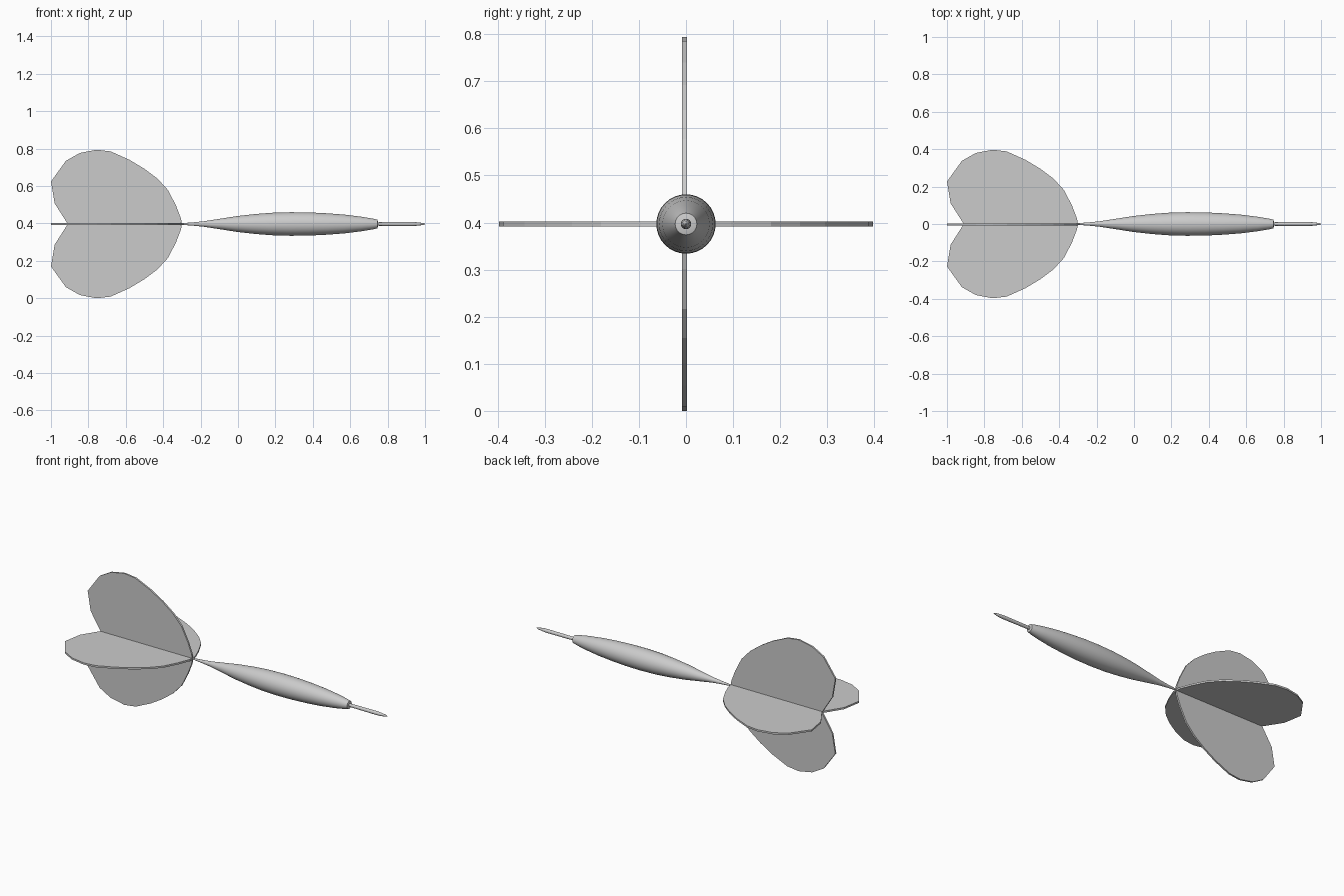
import bpy, bmesh, math
from mathutils import Vector

if "Cube" in bpy.data.objects:
    bpy.data.objects.remove(bpy.data.objects["Cube"])

AXIS_Z = 0.397


def finish(name, bm, smooth=False):
    bmesh.ops.recalc_face_normals(bm, faces=bm.faces)
    me = bpy.data.meshes.new(name)
    bm.to_mesh(me)
    bm.free()
    ob = bpy.data.objects.new(name, me)
    bpy.context.collection.objects.link(ob)
    if smooth:
        bpy.context.view_layer.objects.active = ob
        ob.select_set(True)
        bpy.ops.object.shade_smooth_by_angle(angle=math.radians(35))
        ob.select_set(False)
    return ob


def lathe(name, profile, sides):
    """Revolve (x, radius) pairs around the dart axis, with closed ends."""
    bm = bmesh.new()
    rings = []
    for x, r in profile:
        rings.append([bm.verts.new((x, r * math.cos(a), AXIS_Z + r * math.sin(a)))
                      for a in (2 * math.pi * i / sides for i in range(sides))])
    for a, b in zip(rings, rings[1:]):
        for i in range(sides):
            j = (i + 1) % sides
            bm.faces.new((a[i], a[j], b[j], b[i]))
    bm.faces.new(rings[0])
    bm.faces.new(rings[-1])
    return finish(name, bm, True)


# barrel
lathe("barrel", [(-0.305, 0.004), (-0.24, 0.009), (-0.18, 0.015), (-0.09, 0.029),
                 (0.0, 0.043), (0.09, 0.053), (0.18, 0.060), (0.28, 0.063),
                 (0.38, 0.062), (0.48, 0.057), (0.57, 0.050), (0.66, 0.039),
                 (0.72, 0.029), (0.745, 0.023), (0.748, 0.012)], 32)

# steel point
lathe("point", [(0.74, 0.009), (0.78, 0.010), (0.93, 0.011), (0.96, 0.009),
                (0.99, 0.005), (1.0, 0.001)], 16)

# flight plates: half outline (x, distance from axis), mirrored across the axis
HALF = [(-0.30, 0.0), (-0.305, 0.03), (-0.33, 0.095), (-0.373, 0.18), (-0.43, 0.242),
        (-0.50, 0.295), (-0.58, 0.343), (-0.68, 0.388), (-0.755, 0.397),
        (-0.845, 0.38), (-0.92, 0.338), (-1.0, 0.227), (-0.98, 0.11), (-0.91, 0.0)]
THICK = 0.0105


def flight(name, across, normal, offset):
    bm = bmesh.new()
    for side in (1, -1):
        base = Vector((0, 0, AXIS_Z)) + normal * (offset - THICK / 2)
        face = bm.faces.new([bm.verts.new(base + Vector((x, 0, 0)) + across * (side * d))
                             for x, d in HALF])
        ext = bmesh.ops.extrude_face_region(bm, geom=[face], use_keep_orig=True)
        moved = [v for v in ext["geom"] if isinstance(v, bmesh.types.BMVert)]
        bmesh.ops.translate(bm, verts=moved, vec=normal * THICK)
    return finish(name, bm)


Y, Z = Vector((0, 1, 0)), Vector((0, 0, 1))
flight("vertical_flight", Z, Y, -0.003)
flight("horizontal_flight", Y, Z, 0.0)
